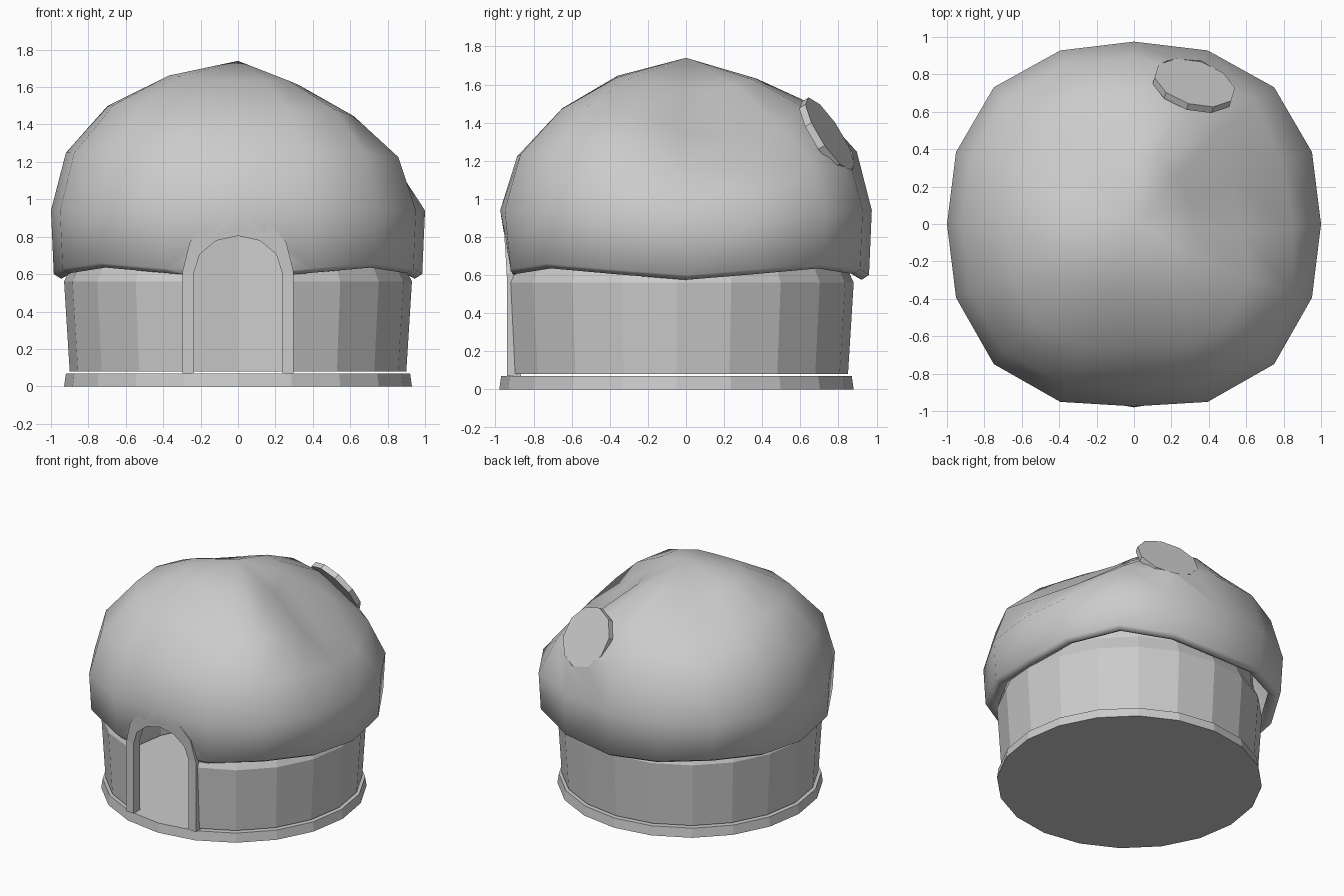
import bpy, bmesh, math
from mathutils import Vector

cube = bpy.data.objects.get("Cube")
if cube:
    bpy.data.objects.remove(cube)

snow = bpy.data.materials.new("snow_grey")
snow.use_nodes = True
colour = (0.6, 0.6, 0.6, 1)
snow.diffuse_color = colour
snow.node_tree.nodes["Principled BSDF"].inputs["Base Color"].default_value = colour


def make_object(name, bm):
    mesh = bpy.data.meshes.new(name)
    bm.to_mesh(mesh)
    bm.free()
    mesh.materials.append(snow)
    obj = bpy.data.objects.new(name, mesh)
    bpy.context.collection.objects.link(obj)
    return obj


def lathe(name, profile, sides, centre_y=0, adjust=None, apex=None, capped=False):
    """Stack rings of (radius, height); adjust moves each point."""
    bm = bmesh.new()
    rings = []
    for level, (r, z) in enumerate(profile):
        ring = []
        for i in range(sides):
            a = math.tau * i / sides
            p = Vector((r * math.cos(a), centre_y + r * math.sin(a), z))
            ring.append(bm.verts.new(adjust(p, a, level) if adjust else p))
        rings.append(ring)
    for low, high in zip(rings, rings[1:]):
        for i in range(sides):
            j = (i + 1) % sides
            bm.faces.new((low[i], low[j], high[j], high[i]))
    if capped:
        bm.faces.new(rings[0][::-1])
        bm.faces.new(rings[-1])
    if apex:
        tip = bm.verts.new(apex)
        for i in range(sides):
            bm.faces.new((rings[-1][i], rings[-1][(i + 1) % sides], tip))
    bmesh.ops.remove_doubles(bm, verts=bm.verts, dist=0.0001)
    return make_object(name, bm)


def apply_modifier(obj, mod):
    bpy.context.view_layer.objects.active = obj
    bpy.ops.object.modifier_apply(modifier=mod.name)


def cut(obj, cutter):
    mod = obj.modifiers.new("opening", "BOOLEAN")
    mod.operation = "DIFFERENCE"
    mod.solver = "EXACT"
    mod.object = cutter
    apply_modifier(obj, mod)


def arch(half_width, bottom, spring, top, steps=6):
    """Outline of a round-topped doorway as (x, z) points."""
    pts = [(half_width, bottom)]
    for i in range(steps + 1):
        a = math.pi * i / steps
        pts.append((half_width * math.cos(a), spring + (top - spring) * math.sin(a)))
    return pts + [(-half_width, bottom)]


def lean(z):
    return -0.94 - 0.065 * max(0, z - 0.6)


def disc(name, depth, base):
    """Ten-sided disc facing out of the back slope, starting at base along its axis."""
    axis = Vector((0.25, 0.82, 0.52)).normalized()
    bm = bmesh.new()
    bmesh.ops.create_cone(bm, cap_ends=True, segments=10, radius1=0.225, radius2=0.225, depth=depth)
    obj = make_object(name, bm)
    obj.rotation_mode = "QUATERNION"
    obj.rotation_quaternion = axis.to_track_quat("Z", "Y")
    obj.location = Vector((0.325, 0.755, 1.34)) + axis * (base + depth / 2)
    return obj


# Floor slab, and a hollow wall whose inner face runs up inside the roof
lathe("floor_slab", [(0.93, 0), (0.92, 0.07)], 20, -0.05, capped=True)


def flatten_front(p, a, level):
    p.y = max(p.y, -0.925)
    return p


wall = lathe("wall",
             [(0.9, 0.08), (0.93, 0.56), (0.88, 0.67), (0.865, 0.9), (0.85, 0.9), (0.85, 0.08),
              (0.9, 0.08)],
             20, -0.05, flatten_front)

# Dents in the roof: centre, push, spread
dents = [
    (Vector((0.6, 0.2, 1.42)), Vector((-0.16, -0.055, -0.21)), 0.31),
    (Vector((-0.38, 0.38, 1.6)), Vector((0.02, -0.02, -0.14)), 0.22),
    (Vector((0, -0.6, 1.5)), Vector((0, 0.02, -0.05)), 0.35),
]


# Hollow domed roof with a wavy rolled rim
def shape_roof(p, a, level):
    bulge = 1 + 0.06 * math.sin(2 * a) ** 2
    p.x *= bulge
    p.y *= bulge * 0.975
    if p.y < 0 and abs(p.x) > 0.1:
        p.y *= 1.025
    if level < 3:
        p.z -= 0.03 * math.cos(4 * a)
        p.y = max(p.y, -0.92)
    if level > 3:
        start = p.copy()
        for centre, push, spread in dents:
            distance = (start - centre).length / spread
            p += push * math.exp(-distance * distance / 2)
    return p


roof = lathe("domed_roof",
             [(0.9, 0.63), (0.945, 0.605), (0.985, 0.63), (1.0, 0.94),
              (0.92, 1.25), (0.7, 1.51), (0.39, 1.68)],
             16, 0, shape_roof, apex=(0, 0, 1.74))
shell = roof.modifiers.new("thickness", "SOLIDIFY")
shell.thickness = 0.02
shell.offset = -1
apply_modifier(roof, shell)

# Doorway opening cut through wall and roof
bm = bmesh.new()
near, far = [[bm.verts.new((x, y, z)) for x, z in arch(0.25, 0.02, 0.61, 0.83)]
             for y in (-1.3, -0.6)]
bm.faces.new(near)
bm.faces.new(far[::-1])
for i in range(len(near)):
    j = (i + 1) % len(near)
    bm.faces.new((near[j], near[i], far[i], far[j]))
bmesh.ops.recalc_face_normals(bm, faces=bm.faces)
doorway = make_object("doorway_cutter", bm)
cut(wall, doorway)
cut(roof, doorway)
bpy.data.objects.remove(doorway)

# Flat smoke-hole plug set flush into the back slope
slope_cutter = disc("slope_cutter", 0.3, -0.005)
bpy.context.view_layer.update()
cut(roof, slope_cutter)
bpy.data.objects.remove(slope_cutter)
disc("smoke_hole_plug", 0.04, -0.04)

# Door surround: an arched band with depth
bm = bmesh.new()
inner = arch(0.235, 0.07, 0.61, 0.805)
outer = arch(0.298, 0.07, 0.61, 0.93)
loops = []
for pts, back in ((inner, False), (outer, False), (outer, True), (inner, True)):
    loops.append([bm.verts.new((x, -0.865 if back else lean(z), z)) for x, z in pts])
for k in range(4):
    a, b = loops[k], loops[(k + 1) % 4]
    for i in range(len(a) - 1):
        bm.faces.new((a[i], a[i + 1], b[i + 1], b[i]))
for end in (0, -1):
    bm.faces.new([loop[end] for loop in loops])
bmesh.ops.recalc_face_normals(bm, faces=bm.faces)
make_object("door_surround", bm)

# Soft shading on the roof only
bpy.ops.object.select_all(action="DESELECT")
roof.select_set(True)
bpy.context.view_layer.objects.active = roof
bpy.ops.object.shade_smooth_by_angle(angle=math.radians(75))
